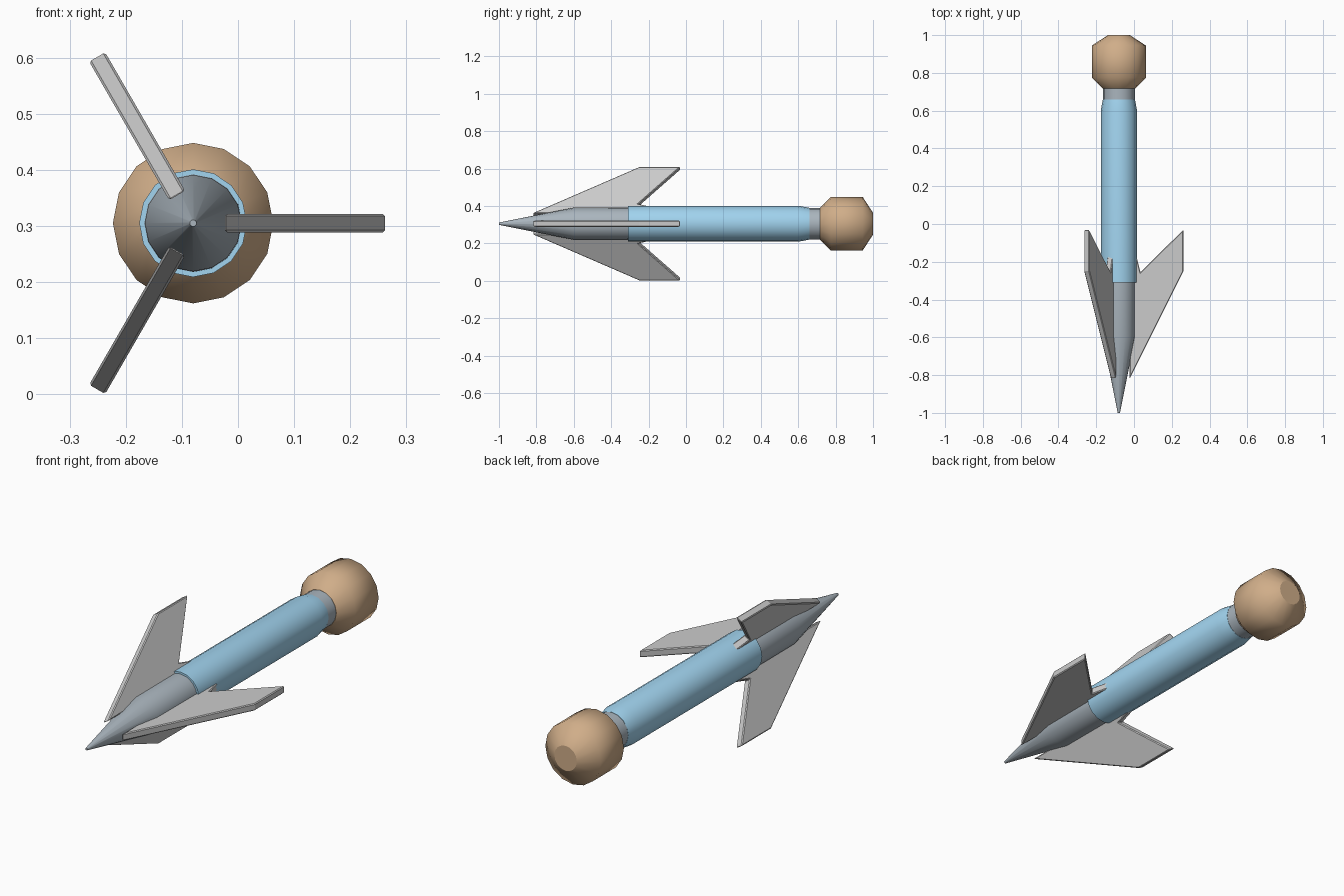
import bpy, bmesh, math
from mathutils import Matrix, Vector

if "Cube" in bpy.data.objects:
    bpy.data.objects.remove(bpy.data.objects["Cube"])

AXIS = Matrix.Translation((-0.08, 0, 0.305))
SIDES = 16


def material(name, rgb):
    m = bpy.data.materials.new(name)
    m.diffuse_color = (*rgb, 1)
    m.use_nodes = True
    m.node_tree.nodes["Principled BSDF"].inputs["Base Color"].default_value = m.diffuse_color
    return m


blue = material("blue_paint", (0.36, 0.66, 0.87))
slate = material("slate_metal", (0.40, 0.46, 0.51))
brown = material("brown_cork", (0.63, 0.42, 0.25))
pale = material("pale_grey", (0.68, 0.71, 0.69))


def finish(bm, name, mat):
    bmesh.ops.recalc_face_normals(bm, faces=bm.faces)
    me = bpy.data.meshes.new(name)
    bm.to_mesh(me)
    bm.free()
    me.materials.append(mat)
    ob = bpy.data.objects.new(name, me)
    bpy.context.collection.objects.link(ob)
    return ob


def turned(name, profile, mat):
    """Solid of revolution about the y axis from (radius, y) points."""
    bm = bmesh.new()
    rings = []
    for r, y in profile:
        ring = []
        for i in range(SIDES):
            a = 2 * math.pi * i / SIDES
            ring.append(bm.verts.new(AXIS @ Vector((r * math.cos(a), y, r * math.sin(a)))))
        rings.append(ring)
    for a, b in zip(rings, rings[1:]):
        for i in range(SIDES):
            j = (i + 1) % SIDES
            bm.faces.new((a[i], a[j], b[j], b[i])).smooth = True
    # flat end discs with crisp rims
    for ring in (rings[0], rings[-1]):
        for e in bm.faces.new(ring).edges:
            e.smooth = False
    return finish(bm, name, mat)


# Main body
turned("nose_cone", [(0.006, -1.0), (0.086, -0.60), (0.087, -0.31)], slate)
turned("body_tube", [(0.096, -0.31), (0.096, 0.60), (0.085, 0.66)], blue)
turned("tail_collar", [(0.084, 0.65), (0.084, 0.73)], slate)
turned("end_knob", [(0.085, 0.717), (0.143, 0.775), (0.143, 0.945), (0.058, 1.0)], brown)

# Three swept fins around the body
FIN = [(0.057, -0.82), (0.342, -0.25), (0.342, -0.03), (0.114, -0.255), (0.057, -0.03)]
for k in range(3):
    bm = bmesh.new()
    face = bm.faces.new([bm.verts.new((r, y, -0.0165)) for r, y in FIN])
    top = bmesh.ops.extrude_face_region(bm, geom=[face])["geom"]
    bmesh.ops.translate(bm, vec=(0, 0, 0.033), verts=[v for v in top if isinstance(v, bmesh.types.BMVert)])
    bmesh.ops.transform(bm, matrix=AXIS @ Matrix.Rotation(k * math.tau / 3, 4, 'Y'), verts=bm.verts)
    fin = finish(bm, f"fin_{k + 1}", pale)
    bev = fin.modifiers.new("soft_edges", 'BEVEL')
    bev.width = 0.004
    bev.segments = 1
